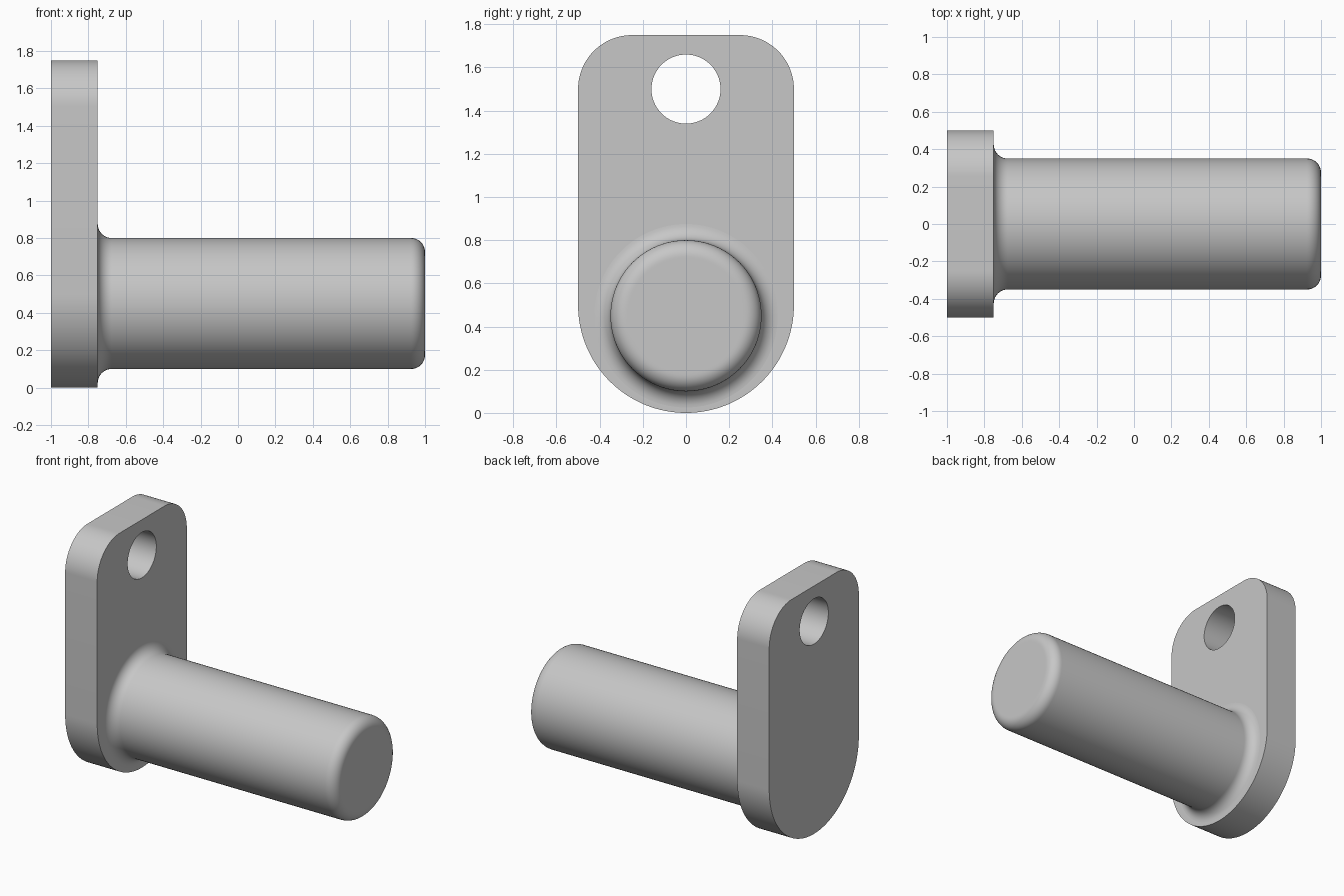
import bpy, bmesh
from math import sin, cos, radians, pi
from mathutils import Vector

default = bpy.data.objects.get("Cube")
if default:
    bpy.data.objects.remove(default, do_unlink=True)

grey = bpy.data.materials.new("plain grey")
grey.use_nodes = True
colour = (0.57, 0.57, 0.57, 1)
grey.diffuse_color = colour
grey.node_tree.nodes["Principled BSDF"].inputs["Base Color"].default_value = colour

BACK, FACE, TIP = -1.0, -0.75, 1.0      # plate back, plate face, pin end
HEIGHT, HALF = 1.75, 0.5                # plate height and half width
CORNER, ROUND = 0.25, 0.075             # plate corner and pin edge radii
PIN_R, PIN_Z = 0.35, 0.45


def arc(cx, cy, r, start, end, steps):
    """Points along an arc, angles in degrees."""
    angles = [radians(start + (end - start) * i / steps) for i in range(steps + 1)]
    return [(cx + r * cos(a), cy + r * sin(a)) for a in angles]


def finish(bm, name):
    bmesh.ops.recalc_face_normals(bm, faces=bm.faces)
    mesh = bpy.data.meshes.new(name)
    bm.to_mesh(mesh)
    bm.free()
    mesh.materials.append(grey)
    obj = bpy.data.objects.new(name, mesh)
    bpy.context.collection.objects.link(obj)
    bpy.ops.object.select_all(action='DESELECT')
    obj.select_set(True)
    bpy.context.view_layer.objects.active = obj
    bpy.ops.object.shade_smooth_by_angle(angle=radians(35))
    return obj


# Mounting plate: round bottom, rounded top corners, one through hole
outline = (arc(0, HALF, HALF, 180, 360, 64)
           + arc(HALF - CORNER, HEIGHT - CORNER, CORNER, 0, 90, 24)
           + arc(CORNER - HALF, HEIGHT - CORNER, CORNER, 90, 180, 24))
hole = arc(0, 1.5, 0.16, 0, 360, 64)[:-1]

bm = bmesh.new()
edges = []
for loop in (outline, hole):
    verts = [bm.verts.new((BACK, y, z)) for y, z in loop]
    edges += [bm.edges.new((verts[i - 1], verts[i])) for i in range(len(verts))]
bmesh.ops.triangle_fill(bm, edges=edges, use_beauty=True, normal=(1, 0, 0))
extruded = bmesh.ops.extrude_face_region(bm, geom=bm.faces[:], use_keep_orig=True)
bmesh.ops.translate(bm, vec=(FACE - BACK, 0, 0),
                    verts=[g for g in extruded["geom"] if isinstance(g, bmesh.types.BMVert)])
finish(bm, "mounting_plate")

# Pin: lathed profile with a fillet at the plate and a rounded end
profile = (arc(FACE + ROUND, PIN_R + ROUND, ROUND, 180, 270, 10)
           + arc(TIP - ROUND, PIN_R - ROUND, ROUND, 90, 0, 10)
           + [(TIP, PIN_R - ROUND - 0.01), (TIP, 0)])
bm = bmesh.new()
verts = [bm.verts.new((x, 0, PIN_Z + r)) for x, r in profile]
edges = [bm.edges.new(pair) for pair in zip(verts, verts[1:])]
bmesh.ops.spin(bm, geom=verts + edges, cent=Vector((0, 0, PIN_Z)), axis=(1, 0, 0),
               angle=2 * pi, steps=96, use_merge=False)
bmesh.ops.remove_doubles(bm, verts=bm.verts[:], dist=0.0001)
finish(bm, "pin")
